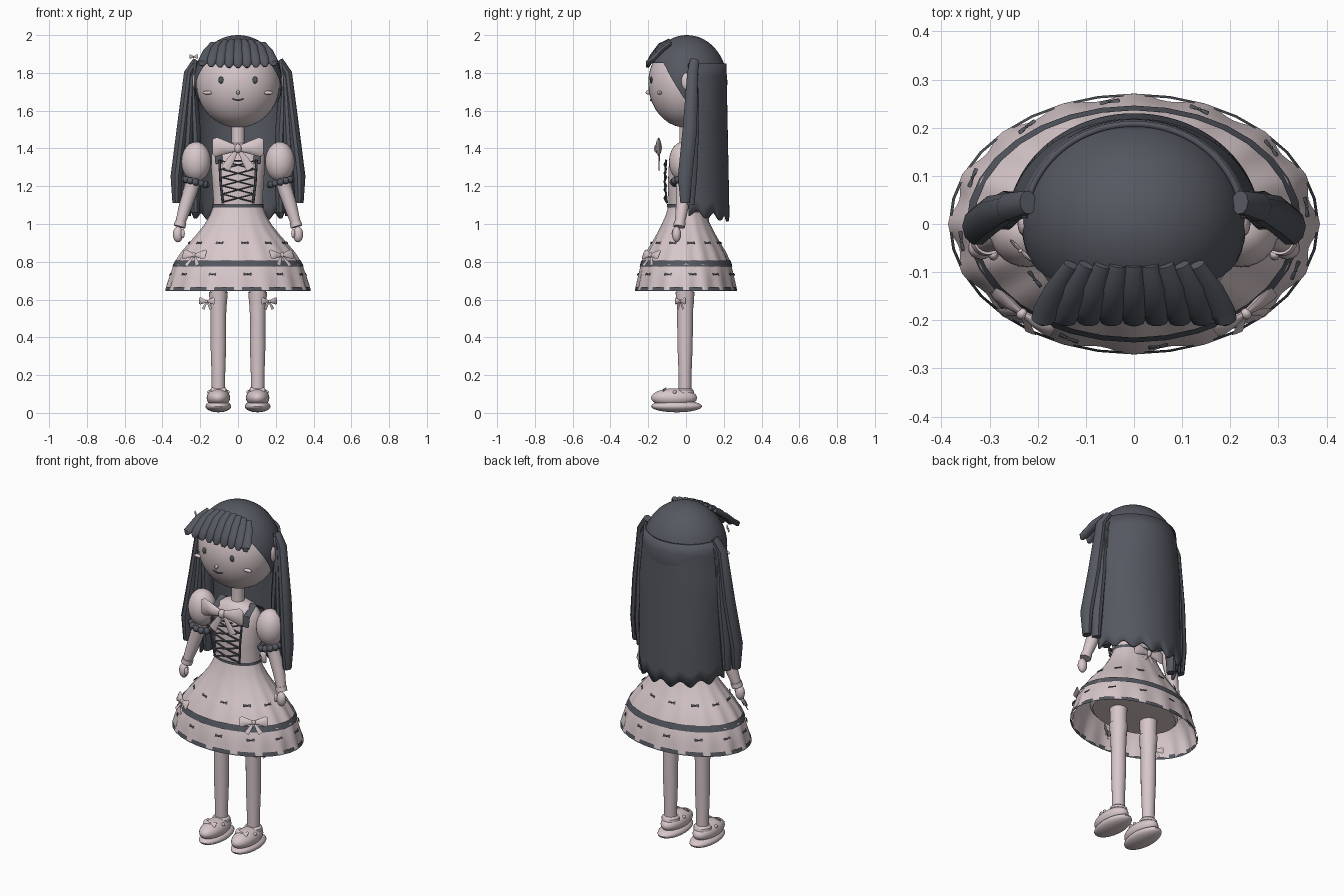
import bpy, bmesh
from math import sin, cos, pi, radians
from mathutils import Vector, Matrix

if "Cube" in bpy.data.objects:
    bpy.data.objects.remove(bpy.data.objects["Cube"])


def material(name, rgb):
    m = bpy.data.materials.new(name)
    m.use_nodes = True
    m.diffuse_color = (*rgb, 1)
    m.node_tree.nodes["Principled BSDF"].inputs["Base Color"].default_value = (*rgb, 1)
    return m


PINK = material("pale pink", (0.68, 0.57, 0.59))
DARK = material("slate grey", (0.09, 0.098, 0.118))


def finish(bm, name, mat, matrix=None):
    bmesh.ops.remove_doubles(bm, verts=bm.verts, dist=1e-5)
    bmesh.ops.recalc_face_normals(bm, faces=bm.faces)
    if matrix:
        bm.transform(matrix)
    me = bpy.data.meshes.new(name)
    bm.to_mesh(me)
    bm.free()
    ob = bpy.data.objects.new(name, me)
    bpy.context.collection.objects.link(ob)
    me.materials.append(mat)
    bpy.ops.object.select_all(action='DESELECT')
    ob.select_set(True)
    bpy.context.view_layer.objects.active = ob
    bpy.ops.object.shade_smooth_by_angle(angle=radians(40))
    return ob


def ball(bm, c, r, seg=16):
    m = Matrix.Translation(c) @ Matrix.Diagonal((*r, 1))
    bmesh.ops.create_uvsphere(bm, u_segments=seg, v_segments=max(6, seg // 2), radius=1, matrix=m)


def blob(name, c, r, mat, seg=24):
    bm = bmesh.new()
    ball(bm, c, r, seg)
    return finish(bm, name, mat)


def loft(bm, pts, wide, thick, side=(1, 0, 0), n=10):
    """Flattened tube along a path, capped at both ends."""
    pts = [Vector(p) for p in pts]
    rings = []
    for i, p in enumerate(pts):
        t = (pts[min(i + 1, len(pts) - 1)] - pts[max(i - 1, 0)]).normalized()
        s = Vector(side)
        s = (s - t * s.dot(t)).normalized()
        b = t.cross(s)
        rings.append([bm.verts.new(p + s * cos(a) * wide[i] + b * sin(a) * thick[i])
                      for a in (2 * pi * k / n for k in range(n))])
    for q, r in zip(rings, rings[1:]):
        for k in range(n):
            bm.faces.new((q[k], q[(k + 1) % n], r[(k + 1) % n], r[k]))
    bm.faces.new(rings[0])
    bm.faces.new(rings[-1])


def strand(name, pts, wide, thick, mat, side=(1, 0, 0), n=10):
    bm = bmesh.new()
    loft(bm, pts, wide, thick, side, n)
    return finish(bm, name, mat)


def sheet(name, f, nu, nv, mat):
    """Surface of points f(u, v) with u and v from 0 to 1."""
    bm = bmesh.new()
    g = [[bm.verts.new(f(i / nu, j / nv)) for i in range(nu + 1)] for j in range(nv + 1)]
    for j in range(nv):
        for i in range(nu):
            bm.faces.new((g[j][i], g[j][i + 1], g[j + 1][i + 1], g[j + 1][i]))
    return finish(bm, name, mat)


def turned(name, prof, mat, x=0, y=0, wave=0, nu=48):
    """Oval turned shape from a profile of (z, x radius, y radius)."""
    def f(u, v):
        z, rx, ry = prof[round(v * (len(prof) - 1))]
        k = 1 + wave * v * cos(32 * pi * u)
        return (x + rx * k * sin(2 * pi * u), y - ry * k * cos(2 * pi * u), z)
    return sheet(name, f, nu, len(prof) - 1, mat)


def bow(name, c, s, mat, turn=0, tails=True, tilt=0):
    bm = bmesh.new()
    for d in (-1, 1):
        loft(bm, [(0, 0, 0), (d * .45, 0, .03), (d * .85, 0, .06), (d, 0, .06)],
             [.1, .25, .38, .3], [.08, .14, .1, .02], (0, 0, 1), 8)
        if tails:
            loft(bm, [(0, .02, 0), (d * .25, .02, -.4), (d * .5, .02, -.8)],
                 [.06, .13, .18], [.03, .03, .02], (1, 0, 0), 6)
    ball(bm, (0, -.03, 0), (.15, .16, .19), 10)
    m = (Matrix.Translation(c) @ Matrix.Rotation(turn, 4, 'Z')
         @ Matrix.Rotation(tilt, 4, 'X') @ Matrix.Scale(s, 4))
    return finish(bm, name, mat, m)


# Head and face
blob("head", (0, 0, 1.745), (.222, .2, .235), PINK, 40)
blob("nose", (0, -.2, 1.697), (.009, .014, .012), PINK, 12)
strand("mouth", [(x / 100, -.187 + abs(x) * .0015, 1.655 + (x / 100) ** 2 * 9) for x in range(-3, 4)],
       [.005] * 7, [.004] * 7, DARK, (0, 1, 0), 6)
turned("neck", [(1.38, .04, .04), (1.45, .034, .034), (1.54, .036, .036)], PINK, nu=20)
for s in (-1, 1):
    blob("eye", (s * .09, -.184, 1.762), (.013, .007, .018), DARK, 16)
    blob("cheek", (s * .16, -.14, 1.695), (.027, .012, .01), PINK, 16)
    blob("ear", (s * .226, 0, 1.755), (.016, .026, .045), PINK, 16)


# Hair cap, lower at the sides and the back than over the brow
def cap(u, v):
    a = 2 * pi * u
    c = cos(a)
    low = 1.15 if c > .62 else 1.15 + .85 * min(1, (.62 - c) / .6)
    t = v * low
    return (.234 * sin(t) * sin(a), .005 - .214 * sin(t) * c, 1.75 + .25 * cos(t))


sheet("hair_cap", cap, 64, 18, DARK)


# Long back hair
def curtain(u, v):
    a = radians(4 + 172 * u)
    z = 1.85 - v * (.79 + .018 * cos(u * 14 * pi) + .03 * sin(pi * u))
    rx = .233 + .03 * min(1, v * 3)
    return (rx * cos(a), (.216 + .016 * v) * sin(a) - .002, z)


back_hair = sheet("back_hair", curtain, 56, 12, DARK)
mod = back_hair.modifiers.new("thickness", 'SOLIDIFY')
mod.thickness = .012

# Side locks and fringe
for s in (-1, 1):
    for i, (x0, x1, y1, z1) in enumerate([(.25, .325, -.005, 1.11), (.238, .28, .02, 1.1), (.232, .225, .04, 1.06)]):
        pts = [(s * (x0 - .03), .045, 1.865 - .03 * i), (s * (x0 + .01), .035, 1.8 - .03 * i),
               (s * (x0 * .4 + x1 * .6), .02 + i * .01, 1.5), (s * x1, y1, 1.25), (s * x1, y1, z1)]
        strand("side_lock", pts, [.02, .026, .03, .032, .022], [.025, .03, .04, .04, .026], DARK)
for i in range(9):
    k = i / 4 - 1
    drop = .03 * k * k
    strand("fringe_lock", [(k * .13, -.085, 1.972 - drop * .6), (k * .16, -.135, 1.945 - drop),
                           (k * .182, -.18, 1.885 - drop * .6), (k * .19, -.2, 1.845 + drop * .3),
                           (k * .191, -.205, 1.828 + drop * .3)],
           [.018, .026, .028, .024, .01], [.012, .015, .015, .014, .007], DARK)
bow("hair_bow", (-.235, -.055, 1.885), .032, PINK, radians(-45), False)

# Bodice, neck bow and lacing
turned("bodice", [(1.06, .135, .09), (1.1, .128, .092), (1.2, .135, .096), (1.3, .142, .092),
                  (1.37, .14, .082), (1.41, .11, .065), (1.43, .045, .04), (1.43, 0, 0)], PINK)
turned("waistband", [(1.088, .137, .1), (1.105, .135, .1)], DARK)
bow("neck_bow", (0, -.145, 1.4), .135, PINK)
for s in (-1, 1):
    strand("lace_edge", [(s * .08, -.1, 1.11), (s * .092, -.113, 1.22), (s * .098, -.105, 1.34)],
           [.007] * 3, [.006] * 3, DARK, n=6)
    strand("shoulder_strap", [(s * .1, -.072, 1.32), (s * .105, -.068, 1.38), (s * .1, 0, 1.425),
                              (s * .105, .068, 1.38), (s * .1, .075, 1.32)],
           [.02] * 5, [.007] * 5, DARK, n=8)
    for i in range(5):
        z = 1.115 + i * .044
        strand("lace", [(-s * .085, -.104, z), (0, -.115, z + .022), (s * .088, -.104, z + .044)],
               [.005] * 3, [.004] * 3, DARK, (0, 1, 0), 6)
strand("lace_top", [(-.035, -.106, 1.335), (.035, -.106, 1.335)], [.005] * 2, [.004] * 2, DARK, (0, 1, 0), 6)

# Sleeves, arms and hands
for s in (-1, 1):
    blob("puff_sleeve", (s * .222, -.015, 1.33), (.078, .075, .105), PINK, 28)
    bm = bmesh.new()
    for k in range(12):
        a = k * pi / 6
        ball(bm, (s * (.225 + .056 * cos(a)), -.015 + .053 * sin(a), 1.222 + .014 * cos(a)),
             (.019, .019, .019), 10)
    finish(bm, "sleeve_beads", DARK)
    strand("arm", [(s * .215, -.015, 1.3), (s * .25, -.015, 1.18), (s * .28, -.02, 1.09),
                   (s * .31, -.035, .99)], [.04, .038, .034, .025], [.04, .038, .034, .025], PINK, n=16)
    strand("cuff", [(s * .303, -.033, 1.01), (s * .31, -.036, .985)], [.031] * 2, [.031] * 2, PINK, n=16)
    blob("hand", (s * .318, -.05, .945), (.027, .024, .042), PINK, 16)
    blob("thumb", (s * .292, -.064, .95), (.011, .012, .025), PINK, 10)

# Two-tier skirt with trim
turned("upper_skirt", [(1.1, .128, .092), (1.05, .147, .106), (1, .175, .127), (.95, .213, .152),
                       (.9, .256, .18), (.85, .298, .21), (.785, .338, .238)], PINK, wave=.018, nu=128)
turned("lower_skirt", [(.82, .31, .218), (.77, .344, .241), (.7, .365, .256), (.65, .378, .265)],
       PINK, wave=.022, nu=128)
turned("upper_trim", [(.808, .332, .236), (.775, .348, .246)], DARK, nu=32)
turned("lower_trim", [(.667, .379, .266), (.645, .385, .271)], DARK, nu=32)
turned("petticoat", [(1.06, .12, .085), (.9, .2, .14), (.75, .265, .185), (.735, .25, .172), (.73, 0, 0)], PINK)
for name, z, rx, ry in (("upper", .9, .262, .186), ("lower", .733, .362, .257)):
    for k in range(12):
        a = radians(8 + 30 * k)
        bow(name + "_skirt_bow", (rx * sin(a), -ry * cos(a), z), .021, DARK, a, False, radians(-30))
for s in (-1, 1):
    bow("skirt_front_bow", (s * .232, -.185, .835), .075, PINK, s * radians(35), True, radians(-25))
bow("back_bow", (0, .12, 1.06), .1, PINK, pi)

# Legs and shoes
for s in (-1, 1):
    x = s * .104
    turned("leg", [(.08, .034, .033), (.2, .036, .034), (.35, .041, .04), (.5, .041, .042),
                   (.62, .044, .045), (.76, .048, .048)], PINK, x, -.005, nu=24)
    turned("stocking_top", [(.575, .045, .046), (.64, .05, .05)], PINK, x, -.005, nu=24)
    bow("stocking_bow", (s * .165, -.03, .59), .05, PINK, s * radians(35))
    blob("sole", (x, -.05, .035), (.068, .135, .032), PINK, 28)
    blob("shoe", (x, -.063, .08), (.062, .122, .05), PINK, 28)
    turned("ankle_strap", [(.105, .05, .047), (.12, .048, .045), (.13, .036, .034)], PINK, x, -.005, nu=24)
    bow("shoe_bow", (x, -.115, .122), .04, PINK, 0, False, radians(-40))
    for d in (-1, 1):
        blob("shoe_bead", (x + d * .05, -.06, .11), (.01, .01, .01), PINK, 10)
